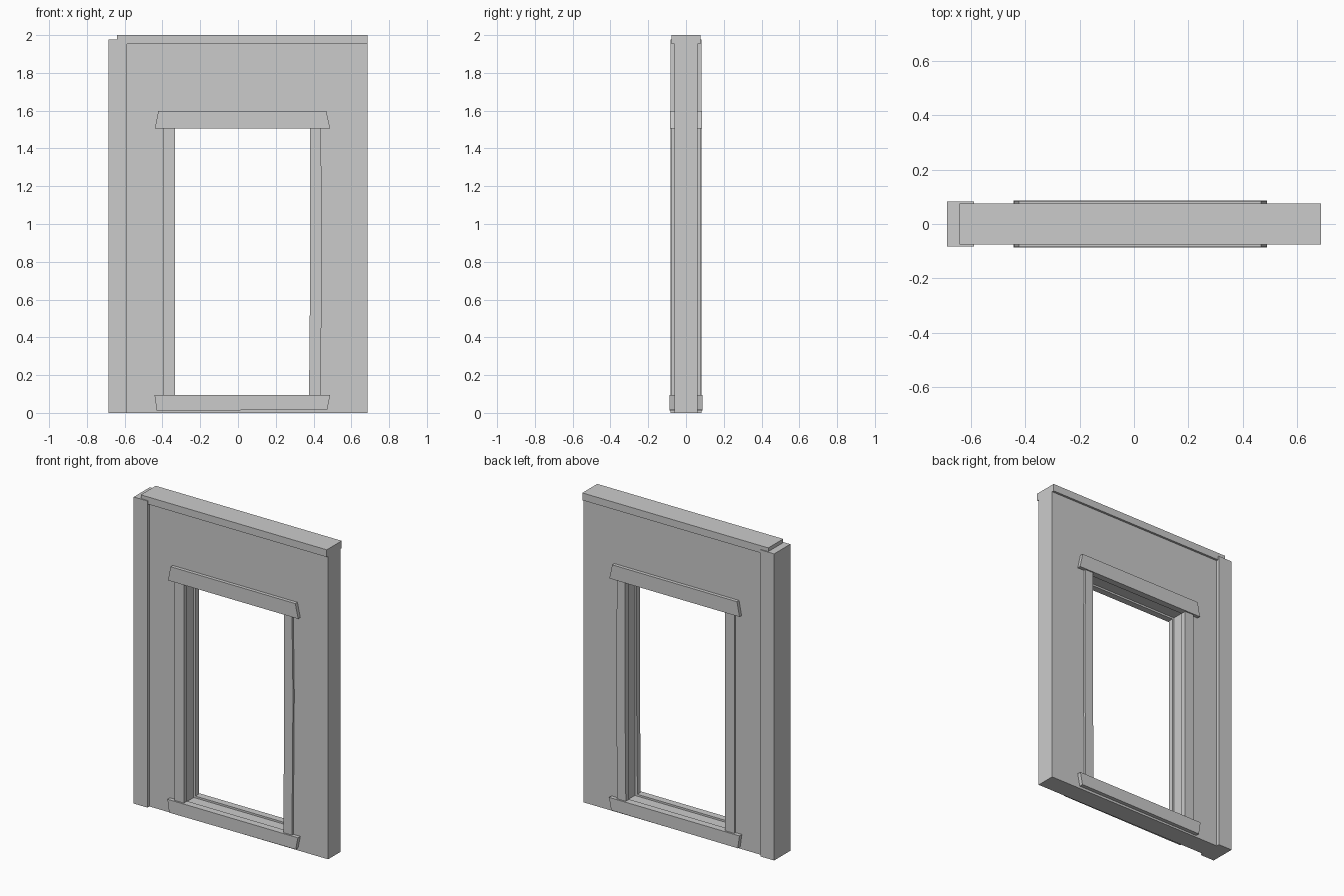
import bpy
import bmesh

cube = bpy.data.objects.get("Cube")
if cube:
    bpy.data.objects.remove(cube, do_unlink=True)

# One plain grey for everything
grey = bpy.data.materials.new("plain grey")
grey.use_nodes = True
colour = (0.6, 0.6, 0.6, 1)
grey.diffuse_color = colour
grey.node_tree.nodes["Principled BSDF"].inputs["Base Color"].default_value = colour


def finish(name, bm):
    bmesh.ops.recalc_face_normals(bm, faces=bm.faces)
    mesh = bpy.data.meshes.new(name)
    bm.to_mesh(mesh)
    bm.free()
    mesh.materials.append(grey)
    obj = bpy.data.objects.new(name, mesh)
    bpy.context.collection.objects.link(obj)
    return obj


def extrude_faces(bm, faces, depth):
    result = bmesh.ops.extrude_face_region(bm, geom=faces, use_keep_orig=True)
    verts = [g for g in result["geom"] if isinstance(g, bmesh.types.BMVert)]
    bmesh.ops.translate(bm, verts=verts, vec=(0, depth, 0))


def prism(name, outline, y0, y1):
    """Extrude an x-z outline from y0 to y1."""
    bm = bmesh.new()
    face = bm.faces.new([bm.verts.new((x, y0, z)) for x, z in outline])
    extrude_faces(bm, [face], y1 - y0)
    return finish(name, bm)


def rect(x0, x1, z0, z1):
    return [(x0, z0), (x1, z0), (x1, z1), (x0, z1)]


HALF = 0.686       # half width
WALL = 0.062       # half thickness of the wall
LEFT, RIGHT, BOTTOM, TOP = -0.333, 0.382, 0.095, 1.505   # clear opening

# Wall panel with a slightly larger opening, leaving a groove in the reveal
bm = bmesh.new()
gap = 0.012
outer = [bm.verts.new((x, -WALL, z)) for x, z in rect(-0.64, HALF, 0, 1.953)]
inner = [bm.verts.new((x, -WALL, z)) for x, z in
         rect(LEFT - gap, RIGHT + gap, BOTTOM - gap, TOP + gap)]
ring = []
for i in range(4):
    j = (i + 1) % 4
    ring.append(bm.faces.new((outer[i], outer[j], inner[j], inner[i])))
extrude_faces(bm, ring, 2 * WALL)
finish("wall_panel", bm)

# Corner post and top beam
prism("corner_post", rect(-HALF, -0.588, 0, 1.976), -0.082, 0.082)
prism("top_beam", rect(-0.64, HALF, 1.953, 2), -0.076, 0.076)

# Trim outlines, slightly uneven like hand-cut timber
trim = {
    "lintel": ([(-0.44, TOP), (0.488, TOP), (0.467, 1.598), (-0.422, 1.598)], 0.084),
    "sill": ([(-0.43, 0.012), (0.472, 0.016), (0.488, BOTTOM), (-0.442, BOTTOM)], 0.087),
    "right_jamb": ([(-0.398, BOTTOM), (LEFT, BOTTOM), (LEFT, TOP), (-0.398, TOP)], 0.076),
    "left_jamb": ([(0.376, BOTTOM), (0.438, BOTTOM), (0.445, 1.0), (0.438, TOP),
                   (RIGHT, TOP), (RIGHT, 0.75)], 0.076),
}

# Matching frames on both faces of the wall
for side, sign in (("front", -1), ("back", 1)):
    for part, (outline, depth) in trim.items():
        prism(f"{side}_{part}", outline, sign * 0.042, sign * depth)
